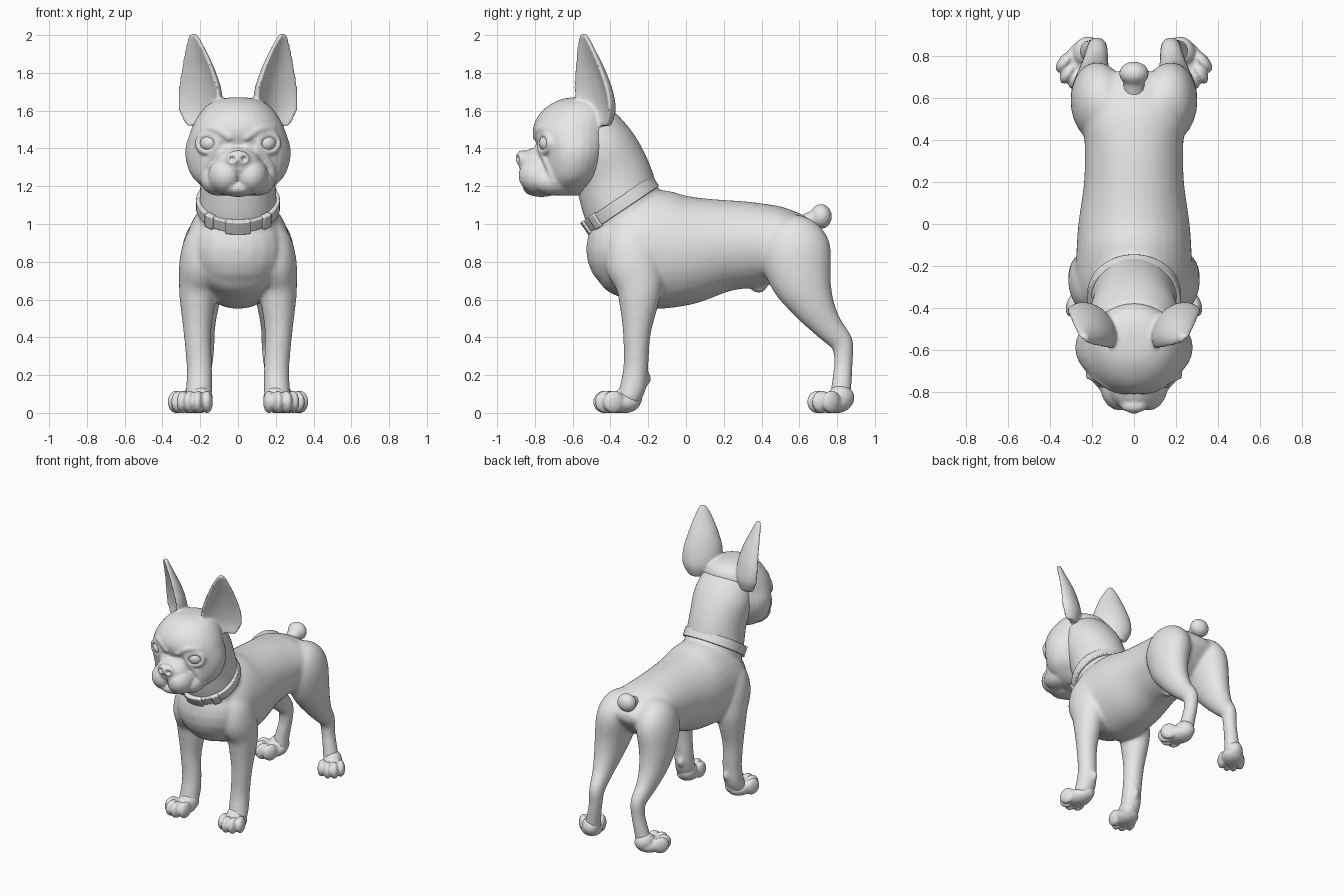
import bpy, bmesh, math
from mathutils import Vector, Matrix

cube = bpy.data.objects.get("Cube")
if cube:
    bpy.data.objects.remove(cube)

grey = bpy.data.materials.new("plain_grey")
grey.use_nodes = True
grey.diffuse_color = (0.8, 0.8, 0.8, 1)
grey.node_tree.nodes["Principled BSDF"].inputs["Base Color"].default_value = (0.8, 0.8, 0.8, 1)


def ellipse(t, a, b):
    return a * math.cos(t), b * math.sin(t)


def scoop(t, a, b):
    # Crescent section: rounded back, hollow front
    s = math.sin(t)
    depth = b * s if s >= 0 else 0.6 * b * s * s - 0.022 * math.sqrt(-s)
    return a * math.cos(t), depth


def spline(p, i, f):
    # Catmull-Rom interpolation of whole ring records
    a, b, c, d = (p[max(0, min(len(p) - 1, i + k))] for k in (-1, 0, 1, 2))
    return [0.5 * (2 * q + (r - o) * f + (2 * o - 5 * q + 4 * r - s) * f * f
            + (3 * q - o - 3 * r + s) * f ** 3) for o, q, r, s in zip(a, b, c, d)]


def tube(bm, rings, sides=(1,), section=ellipse, axes=None, n=32, steps=5):
    # Loft through rings of (x, y, z, half width, half depth)
    path = [spline(rings, i, k / steps) for i in range(len(rings) - 1) for k in range(steps)]
    path.append(list(rings[-1]))
    for side in sides:
        loops = []
        for i, (x, y, z, a, b) in enumerate(path):
            lo, hi = path[max(0, i - 1)], path[min(len(path) - 1, i + 1)]
            tangent = (Vector(hi[:3]) - Vector(lo[:3])).normalized()
            if axes:
                u, v = axes
            else:
                u = Vector((1, 0, 0))
                u = (u - tangent * u.dot(tangent)).normalized()
                v = tangent.cross(u)
            loop = []
            for k in range(n):
                p, q = section(2 * math.pi * k / n, a, b)
                co = Vector((x, y, z)) + u * p + v * q
                loop.append(bm.verts.new((co.x * side, co.y, co.z)))
            loops.append(loop)
        for l0, l1 in zip(loops, loops[1:]):
            for k in range(n):
                bm.faces.new((l0[k], l0[k - 1], l1[k - 1], l1[k]))
        bm.faces.new(loops[0])
        bm.faces.new(loops[-1])


def ball(bm, centre, radii, sides=(1,), turn=0, seg=20):
    for s in sides:
        m = (Matrix.Translation((centre[0] * s, centre[1], centre[2]))
             @ Matrix.Rotation(turn * s, 4, 'Z') @ Matrix.Diagonal((*radii, 1)))
        bmesh.ops.create_uvsphere(bm, u_segments=seg, v_segments=seg // 2, radius=1, matrix=m)


def chain(bm, points, r):
    # Fold of skin on both sides, following a short path
    for i in range(len(points) - 1):
        for k in range(8):
            ball(bm, spline(points, i, k / 8), (r, r, r), BOTH, seg=10)


def finish(name, bm, voxel=0, smooth=0):
    bmesh.ops.recalc_face_normals(bm, faces=bm.faces)
    mesh = bpy.data.meshes.new(name)
    bm.to_mesh(mesh)
    bm.free()
    obj = bpy.data.objects.new(name, mesh)
    bpy.context.collection.objects.link(obj)
    if voxel:
        rm = obj.modifiers.new("merge", 'REMESH')
        rm.mode, rm.voxel_size = 'VOXEL', voxel
        sm = obj.modifiers.new("soften", 'SMOOTH')
        sm.factor, sm.iterations = 0.5, smooth
        dg = bpy.context.evaluated_depsgraph_get()
        mesh = bpy.data.meshes.new_from_object(obj.evaluated_get(dg))
        obj.modifiers.clear()
        obj.data = mesh
    mesh.materials.clear()
    mesh.materials.append(grey)
    mesh.shade_smooth()
    return obj


BOTH = (1, -1)

# Torso, chest, neck and legs, merged into one skin
bm = bmesh.new()
torso = [(-.43, .68, 1.05, .2), (-.37, .62, 1.1, .25), (-.28, .58, 1.15, .278),
         (-.15, .55, 1.18, .275), (0, .57, 1.155, .265), (.2, .64, 1.13, .238), (.38, .67, 1.115, .235),
         (.52, .72, 1.095, .245), (.63, .79, 1.05, .21), (.7, .86, .99, .14), (.73, .9, .95, .07)]
tube(bm, [(0, y, (lo + hi) / 2, w, (hi - lo) / 2) for y, lo, hi, w in torso])
ball(bm, (0, -.34, .865), (.245, .19, .225))
tube(bm, [(0, -.26, .9, .21, .19), (0, -.335, 1.08, .207, .207), (0, -.385, 1.25, .2, .205),
          (0, -.45, 1.4, .215, .19), (0, -.51, 1.53, .19, .15)])
tube(bm, [(.15, -.31, 1.02, .04, .06), (.175, -.3, .92, .1, .12), (.2, -.28, .8, .11, .15),
          (.215, -.25, .68, .098, .125), (.215, -.25, .58, .092, .105), (.215, -.26, .42, .073, .074),
          (.205, -.265, .25, .068, .066), (.205, -.28, .14, .07, .07), (.21, -.31, .06, .07, .06)], BOTH)
tube(bm, [(.1, .53, 1.03, .04, .06), (.135, .55, .96, .115, .15), (.165, .575, .86, .132, .19),
          (.185, .61, .71, .115, .165), (.19, .675, .57, .09, .115), (.185, .75, .46, .066, .08),
          (.175, .825, .37, .052, .062), (.18, .833, .27, .048, .05), (.2, .825, .16, .05, .054),
          (.22, .815, .06, .06, .055)], BOTH)
ball(bm, (.175, .85, .375), (.042, .035, .05), BOTH)
ball(bm, (.19, -.205, .18), (.025, .024, .035), BOTH)
ball(bm, (0, .385, .675), (.03, .05, .045))
finish("body", bm, .011, 20)

# Tail stub
bm = bmesh.new()
tube(bm, [(0, .6, .99, .055, .05), (0, .66, 1.02, .05, .045), (0, .715, 1.04, .05, .045)])
ball(bm, (0, .715, 1.04), (.072, .058, .067))
finish("tail", bm, .011, 6)

# Paws with four splayed toes each
bm = bmesh.new()
for cx, cy, turn in ((.218, -.345, .18), (.247, .78, .55)):
    ball(bm, (cx, cy, .052), (.08, .105, .056), BOTH, turn)
    ball(bm, (cx - .02, cy + .04, .08), (.064, .075, .068), BOTH, turn)
    for side, fwd in ((-.064, .05), (-.023, .085), (.023, .085), (.064, .05)):
        x = cx + side * math.cos(turn) + fwd * math.sin(turn)
        y = cy + side * math.sin(turn) - fwd * math.cos(turn)
        ball(bm, (x, y, .058), (.031, .06, .06), BOTH, turn + side * 2)
paws = finish("paws", bm, .008, 3)
for v in paws.data.vertices:
    v.co.z = max(v.co.z, 0)

# Head with muzzle, folds and ears
bm = bmesh.new()
skull = [(1.15, -.7, -.56, .09), (1.18, -.73, -.52, .16), (1.24, -.765, -.45, .235), (1.32, -.775, -.41, .272),
         (1.4, -.785, -.39, .278), (1.48, -.81, -.38, .255), (1.54, -.8, -.375, .23),
         (1.595, -.765, -.38, .195), (1.635, -.715, -.41, .155), (1.66, -.66, -.46, .1), (1.67, -.61, -.52, .04)]
tube(bm, [(0, (f + b) / 2, z, w, (b - f) / 2) for z, f, b, w in skull],
     axes=(Vector((1, 0, 0)), Vector((0, 1, 0))))
ball(bm, (0, -.77, 1.315), (.125, .118, .095))
ball(bm, (.066, -.77, 1.255), (.095, .118, .1), BOTH)
ball(bm, (.105, -.7, 1.225), (.09, .12, .075), BOTH)
ball(bm, (0, -.765, 1.19), (.1, .1, .047))
ball(bm, (0, -.865, 1.345), (.065, .038, .046))
chain(bm, [(.04, -.785, 1.4), (.125, -.757, 1.37), (.175, -.72, 1.29), (.18, -.695, 1.22)], .022)
chain(bm, [(.045, -.79, 1.46), (.11, -.772, 1.5), (.175, -.722, 1.5), (.22, -.66, 1.46)], .024)
EYE = Vector((.147, -.722, 1.428))
facing, across = Vector((.45, -.89, 0)), Vector((.89, .45, 0))
chain(bm, [EYE + facing * .03 + across * .06 * math.cos(a) + Vector((0, 0, .046 * math.sin(a)))
           for a in (k * math.pi / 4 for k in range(9))], .018)
ears = [(.215, -.46, 1.52, .07, .06), (.21, -.485, 1.6, .13, .1), (.208, -.5, 1.7, .138, .095),
        (.215, -.515, 1.81, .108, .075), (.225, -.53, 1.91, .07, .045), (.234, -.54, 1.98, .035, .026),
        (.236, -.54, 2.008, .014, .016)]
tube(bm, ears, BOTH, scoop, (Vector((.77, .64, 0)), Vector((-.64, .77, 0))))
head = finish("head", bm, .008, 8)

# Nostrils and the groove below the nose pressed into the muzzle
for v in head.data.vertices:
    if v.co.y < -.8:
        x, z = abs(v.co.x), v.co.z
        dent = max(0, 1 - math.hypot(x - .032, z - 1.345) / .02)
        groove = max(0, 1 - x / .014) if 1.22 < z < 1.33 else 0
        v.co.y += .03 * dent + .014 * groove

# Eyeballs
bm = bmesh.new()
ball(bm, EYE, (.056, .056, .05), BOTH, seg=32)
finish("eyes", bm)

# Collar band with keepers across the front
bm = bmesh.new()
centre = Vector((0, -.345, 1.105))
along = Vector((0, .37, .25)).normalized()
normal = Vector((0, -.25, .37)).normalized()


def band(start, end, count, inner, outer, half):
    closed = end - start > 6
    rows = []
    for k in range(count):
        a = start + (end - start) * k / (count if closed else count - 1)
        d = Vector((math.cos(a), 0, 0)) + along * math.sin(a)
        rows.append([bm.verts.new(centre + d * r + normal * h)
                     for r, h in ((inner, -half), (outer, -half), (outer, half), (inner, half))])
    for k in range(count if closed else count - 1):
        p, q = rows[k], rows[(k + 1) % count]
        for j in range(4):
            bm.faces.new((p[j], p[j - 1], q[j - 1], q[j]))
    if not closed:
        bm.faces.new(rows[0])
        bm.faces.new(rows[-1])


band(0, 2 * math.pi, 72, .195, .222, .034)
for offset, reach in ((-.75, .12), (0, .3), (.75, .12)):
    mid = -math.pi / 2 + offset
    band(mid - reach, mid + reach, 7, .2, .234, .04)
collar = finish("collar", bm)
bevel = collar.modifiers.new("soft_edges", 'BEVEL')
bevel.width, bevel.segments = .006, 2
bpy.context.view_layer.objects.active = collar
collar.select_set(True)
bpy.ops.object.shade_smooth_by_angle(angle=math.radians(35))
